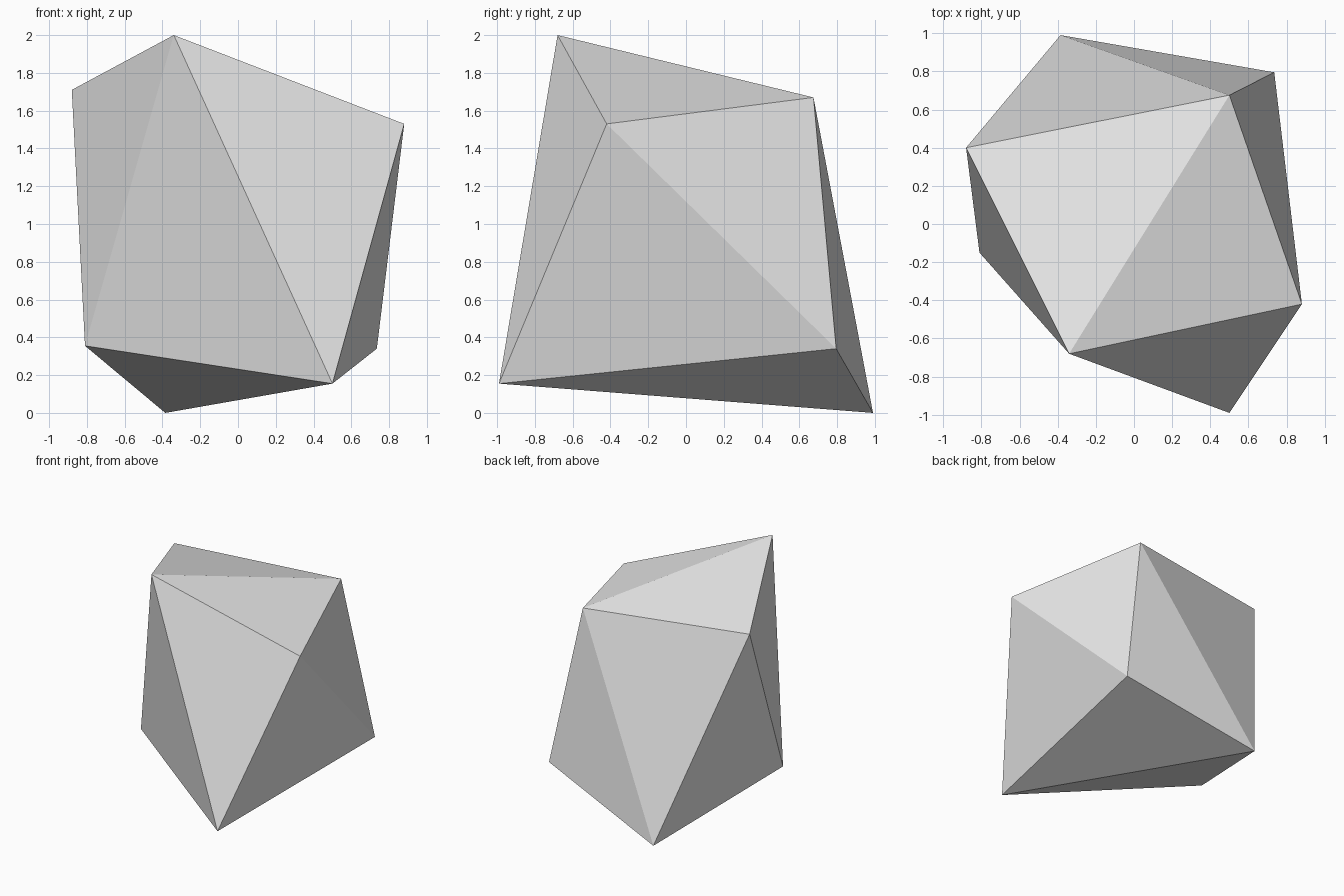
import bpy
import bmesh

cube = bpy.data.objects.get("Cube")
if cube:
    bpy.data.objects.remove(cube, do_unlink=True)

# Plain grey stone colour
grey = bpy.data.materials.new("light_grey")
grey.use_nodes = True
colour = (0.8, 0.8, 0.8, 1.0)
grey.diffuse_color = colour
for node in grey.node_tree.nodes:
    if node.type == 'BSDF_PRINCIPLED':
        node.inputs["Base Color"].default_value = colour

# Upper and lower rings of corners, both counter-clockwise from above
upper = [(-0.34, -0.68, 2.0), (0.88, -0.42, 1.53),
         (0.50, 0.675, 1.67), (-0.88, 0.40, 1.71)]
lower = [(0.50, -0.99, 0.155), (0.735, 0.795, 0.34),
         (-0.385, 0.99, 0.0), (-0.81, -0.15, 0.355)]

bm = bmesh.new()
top = [bm.verts.new(p) for p in upper]
base = [bm.verts.new(p) for p in lower]

# Zigzag band of triangles around the sides
count = len(top)
for i in range(count):
    j = (i + 1) % count
    bm.faces.new((top[i], base[i], top[j]))
    bm.faces.new((base[i], base[j], top[j]))

# Each end is closed by two triangles folded along a diagonal
for a, b in ((1, 2), (2, 3)):
    bm.faces.new((top[0], top[a], top[b]))
    bm.faces.new((base[0], base[b], base[a]))

bmesh.ops.recalc_face_normals(bm, faces=bm.faces)
mesh = bpy.data.meshes.new("faceted_rock")
bm.to_mesh(mesh)
bm.free()
mesh.materials.append(grey)
rock = bpy.data.objects.new("faceted_rock", mesh)
bpy.context.collection.objects.link(rock)
